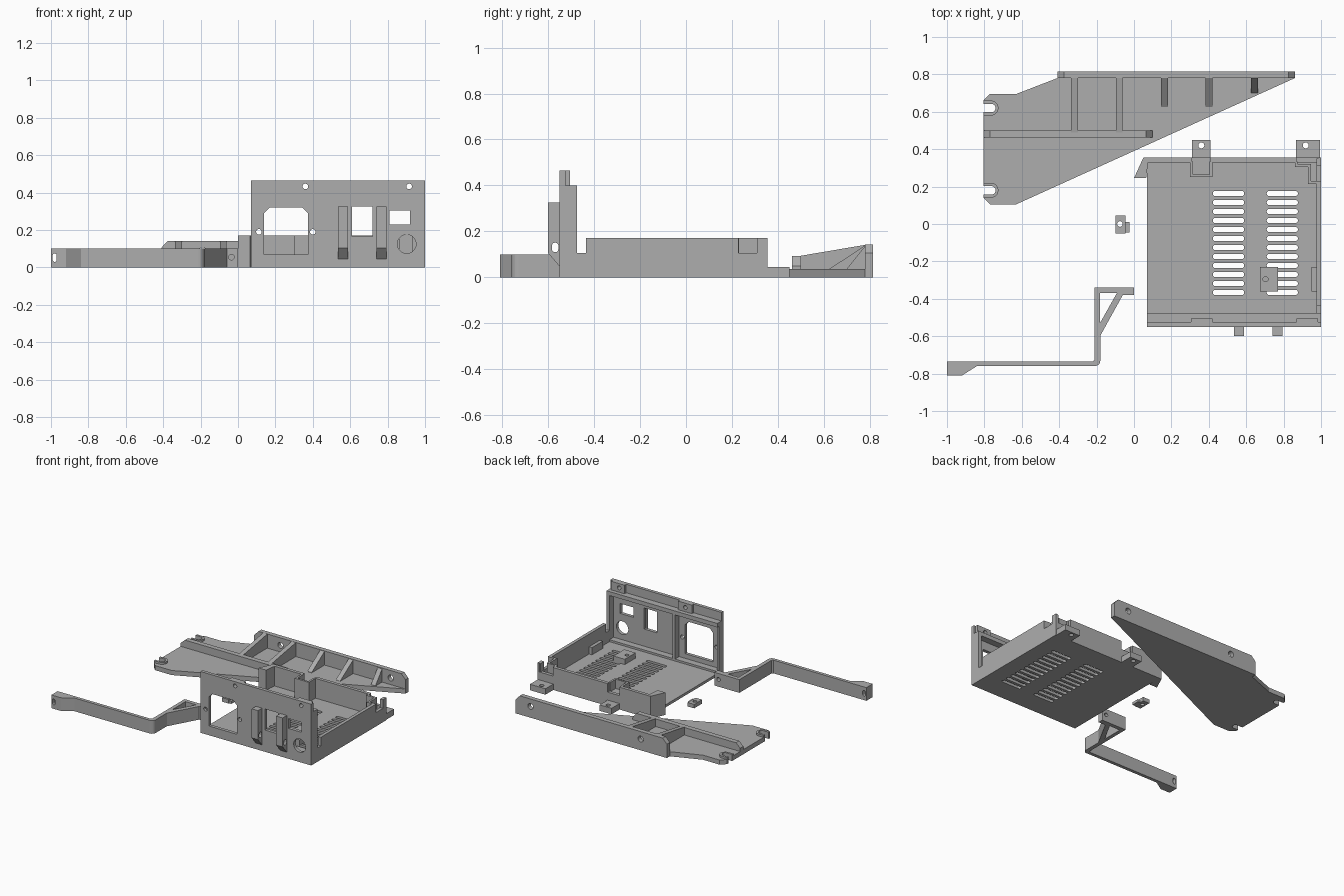
import bpy, bmesh, math

grey = bpy.data.materials.new("plain grey")
grey.diffuse_color = (0.42, 0.42, 0.42, 1)


def prism(name, pts, axis, lo, hi):
    """Extrude a 2D outline along an axis: z takes (x, y), y takes (x, z), x takes (y, z)."""
    place = {'z': lambda a, b, h: (a, b, h),
             'y': lambda a, b, h: (a, h, b),
             'x': lambda a, b, h: (h, a, b)}[axis]
    bm = bmesh.new()
    low = [bm.verts.new(place(a, b, lo)) for a, b in pts]
    high = [bm.verts.new(place(a, b, hi)) for a, b in pts]
    bm.faces.new(low)
    bm.faces.new(high)
    for i in range(len(pts)):
        j = (i + 1) % len(pts)
        bm.faces.new((low[i], low[j], high[j], high[i]))
    bmesh.ops.recalc_face_normals(bm, faces=bm.faces)
    mesh = bpy.data.meshes.new(name)
    bm.to_mesh(mesh)
    bm.free()
    mesh.materials.append(grey)
    ob = bpy.data.objects.new(name, mesh)
    bpy.context.collection.objects.link(ob)
    return ob


def box(name, x0, x1, y0, y1, z0, z1):
    return prism(name, [(x0, y0), (x1, y0), (x1, y1), (x0, y1)], 'z', z0, z1)


def slot(cx, cy, w, h, n=8):
    """Outline of a rounded slot; w == h gives a circle."""
    r = min(w, h) / 2
    dx, dy = w / 2 - r, h / 2 - r
    pts = []
    for k in range(4 * n):
        a = 2 * math.pi * (k + 0.5) / (4 * n)
        c, s = math.cos(a), math.sin(a)
        pts.append((cx + r * c + math.copysign(dx, c), cy + r * s + math.copysign(dy, s)))
    return pts


def rect(x0, x1, y0, y1):
    return [(x0, y0), (x1, y0), (x1, y1), (x0, y1)]


def cut(ob, outlines, axis, lo, hi):
    """Cut every outline through the part."""
    tools = [prism("cutter", o, axis, lo, hi) for o in outlines]
    bpy.ops.object.select_all(action='DESELECT')
    for t in tools:
        t.select_set(True)
    bpy.context.view_layer.objects.active = tools[0]
    if len(tools) > 1:
        bpy.ops.object.join()
    tool = bpy.context.view_layer.objects.active
    mod = ob.modifiers.new("cut", 'BOOLEAN')
    mod.operation = 'DIFFERENCE'
    mod.solver = 'EXACT'
    mod.object = tool
    bpy.context.view_layer.objects.active = ob
    bpy.ops.object.modifier_apply(modifier=mod.name)
    bpy.data.objects.remove(tool)
    return ob


# --- Tray floor with two columns of vent slots
floor = box("tray_floor", 0.07, 1.0, -0.545, 0.35, 0, 0.02)
vents = [slot(x, 0.163 - 0.0481 * i, 0.168, 0.028, 4) for x in (0.505, 0.793) for i in range(12)]
cut(floor, vents, 'z', -0.1, 0.1)

# --- Front panel with its openings and screw holes
panel = box("front_panel", 0.07, 1.0, -0.55, -0.525, 0, 0.465)
opening = [(0.14, 0.07), (0.375, 0.07), (0.375, 0.29), (0.345, 0.32), (0.17, 0.32), (0.14, 0.29)]
holes = [opening, rect(0.61, 0.72, 0.165, 0.325), rect(0.81, 0.92, 0.23, 0.305),
         slot(0.902, 0.125, 0.1, 0.1)]
holes += [slot(x, z, 0.03, 0.03, 4) for x, z in ((0.112, 0.19), (0.4, 0.19))]
cut(panel, holes, 'y', -0.7, -0.4)
for i, x in enumerate((0.36, 0.925)):
    hx = 0.36 if i == 0 else 0.915
    boss = box("panel_boss", x - 0.055, x + 0.06, -0.526, -0.505, 0.39, 0.465)
    for part in (panel, boss):
        cut(part, [slot(hx, 0.433, 0.03, 0.03, 4)], 'y', -0.7, -0.4)

# Rail, end flange and ribs behind the panel
box("panel_rail", 0.07, 1.0, -0.526, -0.475, 0.37, 0.40)
box("panel_end_flange", 0.975, 1.0, -0.526, -0.475, 0.01, 0.40)
box("panel_rib", 0.425, 0.445, -0.526, -0.475, 0.01, 0.38)
box("panel_edge_rib", 0.07, 0.085, -0.526, -0.495, 0.01, 0.38)
box("panel_foot", 0.07, 1.0, -0.526, -0.475, 0.01, 0.035)

# Belt hooks on the front of the panel
for x0, x1 in ((0.535, 0.587), (0.74, 0.795)):
    hook = prism("panel_hook", [(-0.549, 0.045), (-0.60, 0.105), (-0.60, 0.325), (-0.549, 0.325)],
                 'x', x0, x1)
    cut(hook, [slot(-0.57, 0.13, 0.028, 0.042, 4)], 'x', 0.3, 1.2)

# --- Right wall with stepped top
prism("right_wall", [(-0.526, 0), (0.35, 0), (0.35, 0.17), (0.31, 0.17), (0.31, 0.105),
                     (0.228, 0.105), (0.228, 0.17), (-0.435, 0.17), (-0.435, 0.105),
                     (-0.526, 0.105)], 'x', 0.975, 1.0)
box("right_wall_block", 0.95, 0.98, -0.36, -0.23, 0.02, 0.075)

# --- Back wall with notches, and the flared left end
prism("back_wall", [(0.05, 0), (1.0, 0), (1.0, 0.17), (0.985, 0.17), (0.985, 0.105), (0.87, 0.105),
                    (0.87, 0.17), (0.41, 0.17), (0.41, 0.105), (0.31, 0.105), (0.31, 0.17),
                    (0.05, 0.17)], 'y', 0.33, 0.355)
prism("flared_end", [(0.05, 0.355), (0.0, 0.245), (0.065, 0.245), (0.075, 0.33), (0.075, 0.355)],
      'z', 0, 0.17)

# Pockets behind the notches
box("pocket_left_side", 0.30, 0.315, 0.25, 0.335, 0.01, 0.17)
box("pocket_right_side", 0.405, 0.42, 0.25, 0.335, 0.01, 0.17)
box("pocket_front", 0.30, 0.42, 0.25, 0.265, 0.01, 0.17)
box("pocket_shelf", 0.31, 0.41, 0.26, 0.34, 0.01, 0.10)
box("corner_pocket_side", 0.86, 0.875, 0.305, 0.335, 0.01, 0.17)
box("corner_pocket_front", 0.86, 0.945, 0.305, 0.32, 0.01, 0.17)
box("corner_pocket_inner", 0.93, 0.945, 0.22, 0.32, 0.01, 0.17)
box("corner_pocket_end", 0.93, 0.98, 0.215, 0.23, 0.01, 0.17)

# Mounting tabs behind the tray
for x0, x1, hx in ((0.31, 0.41, 0.36), (0.865, 0.995, 0.918)):
    tab = box("mounting_tab", x0, x1, 0.354, 0.45, 0, 0.045)
    cut(tab, [slot(hx, 0.42, 0.032, 0.032, 4)], 'z', -0.1, 0.2)

# Drilled block on the floor
block = box("floor_block", 0.675, 0.77, -0.36, -0.23, 0.018, 0.06)
cut(block, [slot(0.703, -0.295, 0.028, 0.028, 4)], 'z', 0.03, 0.2)

# --- Small loose clip
clip = box("clip", -0.10, -0.045, -0.05, 0.045, 0, 0.03)
cut(clip, [slot(-0.075, 0, 0.03, 0.03, 4)], 'z', -0.1, 0.2)
box("clip_lip", -0.046, -0.025, -0.045, 0.012, 0, 0.02)

# --- Bent arm with braced foot
bend = [(-0.21 + 0.03 * math.cos(a), -0.73 + 0.03 * math.sin(a))
        for a in (-math.pi / 2 + math.pi / 12 * k for k in range(7))]
arm = prism("bent_arm", [(-1, -0.735), (-1, -0.81), (-0.92, -0.81), (-0.84, -0.76)] + bend +
            [(-0.18, -0.597), (-0.06, -0.38), (0.0, -0.38), (0.0, -0.34), (-0.21, -0.34),
             (-0.21, -0.725), (-0.22, -0.735)], 'z', 0, 0.10)
cut(arm, [[(-0.182, -0.37), (-0.092, -0.37), (-0.182, -0.53)]], 'z', -0.1, 0.2)
cut(arm, [slot(-0.035, 0.055, 0.03, 0.03, 4)], 'y', -0.5, -0.2)
cut(arm, [slot(-0.98, 0.052, 0.022, 0.045, 4)], 'y', -0.9, -0.7)

# --- Triangular bracket base with two open slots
base = prism("bracket_base", [(-0.41, 0.815), (0.86, 0.815), (0.86, 0.78), (-0.63, 0.105),
                              (-0.77, 0.105), (-0.805, 0.14), (-0.805, 0.66), (-0.77, 0.695),
                              (-0.63, 0.695), (-0.41, 0.78)], 'z', 0, 0.035)
for y in (0.62, 0.18):
    rim = prism("slot_rim", slot(-0.785, y, 0.12, 0.08), 'z', 0.03, 0.05)
    cut(rim, [rect(-0.95, -0.805, y - 0.1, y + 0.1)], 'z', -0.1, 0.2)
    for part in (base, rim):
        cut(part, [slot(-0.80, y, 0.12, 0.045)], 'z', -0.1, 0.2)

# Bracket back wall with chamfered ends
wall = prism("bracket_back_wall", [(-0.41, 0), (0.86, 0), (0.86, 0.105), (0.825, 0.142),
                                   (-0.375, 0.142), (-0.41, 0.105)], 'y', 0.78, 0.815)
cut(wall, [slot(x, 0.085, 0.045, 0.045, 4) for x in (0.735, -0.19)], 'y', 0.7, 0.9)

# Bracket ribs: two long, three short sloped, one lengthwise
for x in (-0.318, -0.078):
    prism("long_rib", [(0.49, 0.03), (0.785, 0.03), (0.785, 0.142), (0.49, 0.092)],
          'x', x - 0.0175, x + 0.0175)
for x, y in ((0.162, 0.625), (0.402, 0.625), (0.645, 0.70)):
    prism("short_rib", [(y, 0.03), (0.785, 0.03), (0.785, 0.142), (y, 0.037)],
          'x', x - 0.0185, x + 0.0185)
prism("lengthwise_rib", [(-0.805, 0.03), (0.10, 0.03), (0.10, 0.05), (0.065, 0.092),
                         (-0.77, 0.092), (-0.805, 0.06)], 'y', 0.462, 0.50)
